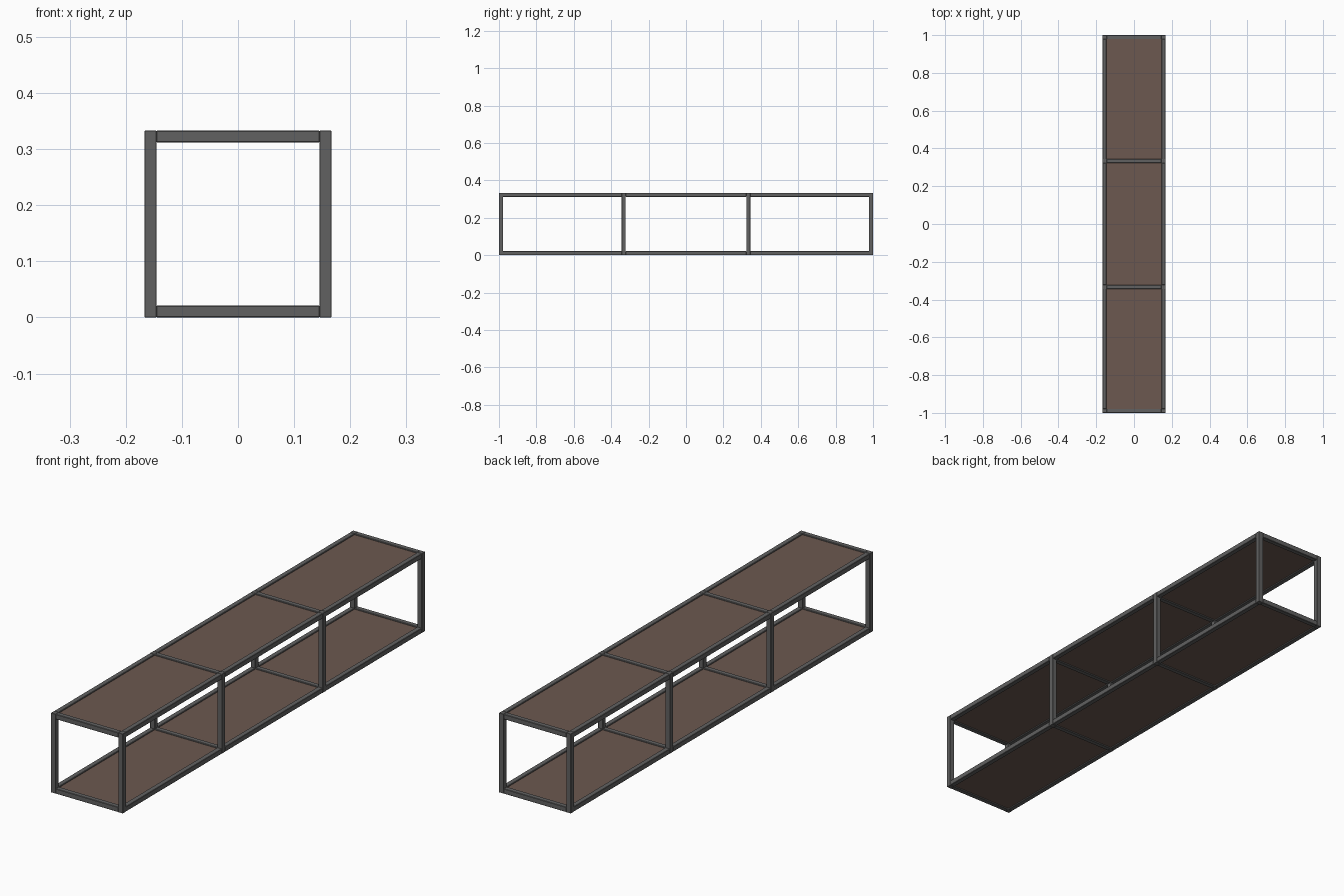
import bpy

if "Cube" in bpy.data.objects:
    bpy.data.objects.remove(bpy.data.objects["Cube"])

W, L, H, T = 0.333, 2.0, 0.333, 0.021   # overall size and bar thickness
BEVEL = 0.0015


def material(name, rgb):
    m = bpy.data.materials.new(name)
    m.diffuse_color = (*rgb, 1)
    m.use_nodes = True
    m.node_tree.nodes["Principled BSDF"].inputs["Base Color"].default_value = m.diffuse_color
    return m


METAL = material("dark_metal", (0.12, 0.12, 0.12))
WOOD = material("brown_wood", (0.15, 0.098, 0.08))


def box(name, center, size, mat, bevel=0):
    bpy.ops.mesh.primitive_cube_add(size=1, location=center)
    ob = bpy.context.object
    ob.name = name
    ob.scale = size
    bpy.ops.object.transform_apply(location=False, rotation=False, scale=True)
    ob.data.materials.append(mat)
    if bevel:
        mod = ob.modifiers.new("edge_bevel", "BEVEL")
        mod.width = bevel
        mod.segments = 1
    return ob


px = W / 2 - T / 2
frames = [-L / 2 + T / 2, -L / 6, L / 6, L / 2 - T / 2]
levels = {"bottom": T / 2, "top": H - T / 2}

# Upright posts on both sides of every frame
for i, y in enumerate(frames):
    for side, s in (("left", -1), ("right", 1)):
        box(f"post_{side}_{i}", (s * px, y, H / 2), (T, T, H), METAL, BEVEL / 2)

for level, z in levels.items():
    # Cross bars between the posts
    for i, y in enumerate(frames):
        box(f"{level}_crossbar_{i}", (0, y, z), (W - 2 * T, T, T), METAL, BEVEL)
    # Long rails, one length per bay
    for side, s in (("left", -1), ("right", 1)):
        for i, (a, b) in enumerate(zip(frames, frames[1:])):
            box(f"{level}_rail_{side}_{i}", (s * px, (a + b) / 2, z),
                (T, b - a - T, T), METAL, BEVEL)
    # Shelf board set just inside the frame
    box(f"{level}_shelf", (0, 0, z), (W - 1.5 * T, L - 1.5 * T, T - 0.009), WOOD)
